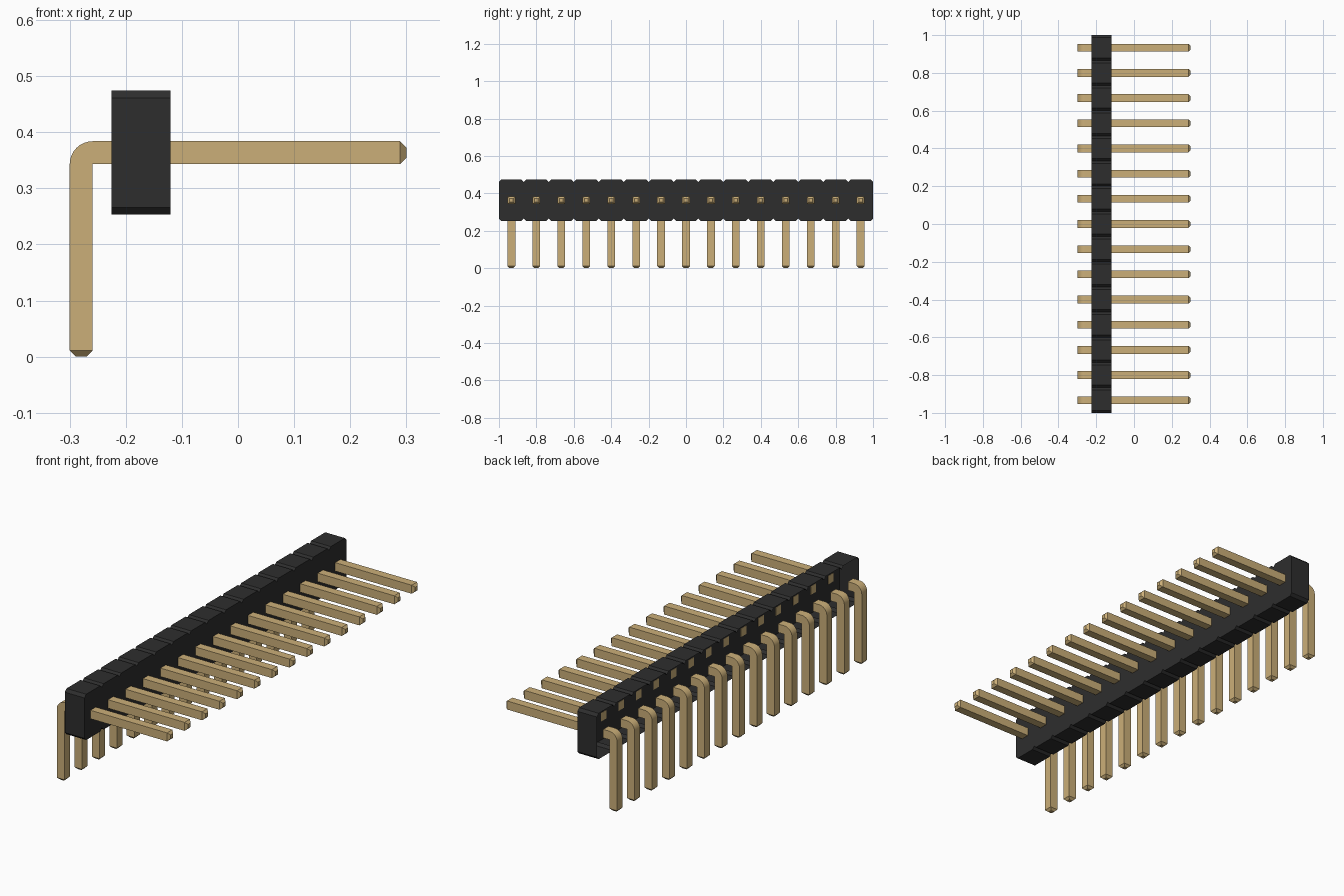
import bpy, bmesh, math

cube = bpy.data.objects.get("Cube")
if cube:
    bpy.data.objects.remove(cube)

PINS = 15
PITCH = 2 / PINS
X_BACK, X_FRONT = -0.225, -0.12     # housing depth
Z_LOW, Z_HIGH = 0.253, 0.474        # housing height
CHAMFER = 0.013
P_LOW, P_HIGH = 0.343, 0.384        # horizontal pin, bottom and top
L_OUT, L_IN = -0.30, -0.259         # vertical leg, outer and inner side
HALF = 0.0205                       # half pin width
TIP = 0.011                         # tip taper


def material(name, rgb, roughness):
    mat = bpy.data.materials.new(name)
    mat.use_nodes = True
    color = (*rgb, 1)
    mat.diffuse_color = color
    bsdf = mat.node_tree.nodes["Principled BSDF"]
    bsdf.inputs["Base Color"].default_value = color
    bsdf.inputs["Roughness"].default_value = roughness
    return mat


gold = material("pin gold", (0.6, 0.43, 0.19), 0.5)
black = material("housing black", (0.027, 0.027, 0.027), 0.7)


def finish(bm, name, mat):
    bmesh.ops.remove_doubles(bm, verts=bm.verts, dist=1e-5)
    bmesh.ops.recalc_face_normals(bm, faces=bm.faces)
    mesh = bpy.data.meshes.new(name)
    bm.to_mesh(mesh)
    bm.free()
    mesh.materials.append(mat)
    return mesh


def place(name, mesh, y=0):
    obj = bpy.data.objects.new(name, mesh)
    obj.location.y = y
    bpy.context.collection.objects.link(obj)
    return obj


def sweep(name, sections):
    """Square bar through sections of (inner xz, outer xz, half width)."""
    bm = bmesh.new()
    rings = []
    for (ax, az), (bx, bz), w in sections:
        corners = ((ax, -w, az), (ax, w, az), (bx, w, bz), (bx, -w, bz))
        rings.append([bm.verts.new(c) for c in corners])
    for r, s in zip(rings, rings[1:]):
        for i in range(4):
            j = (i + 1) % 4
            bm.faces.new((r[i], r[j], s[j], s[i]))
    bm.faces.new(rings[0])
    bm.faces.new(rings[-1])
    return finish(bm, name, gold)


# Housing: a row of chamfered cells forming one shell, open at the back
bm = bmesh.new()
for k in range(PINS):
    y0 = -1 + k * PITCH
    y1 = y0 + PITCH
    c = CHAMFER
    outline = [(y0, Z_LOW + c), (y0 + c, Z_LOW), (y1 - c, Z_LOW), (y1, Z_LOW + c),
               (y1, Z_HIGH - c), (y1 - c, Z_HIGH), (y0 + c, Z_HIGH), (y0, Z_HIGH - c)]
    front = [bm.verts.new((X_FRONT, y, z)) for y, z in outline]
    back = [bm.verts.new((X_BACK, y, z)) for y, z in outline]
    bm.faces.new(front)
    for i in range(8):
        inner_wall = (i == 3 and k < PINS - 1) or (i == 7 and k > 0)
        if not inner_wall:
            j = (i + 1) % 8
            bm.faces.new((front[i], front[j], back[j], back[i]))
place("housing", finish(bm, "housing", black))

# Straight contact pin with tapered tip; its root shows inside the housing
contact = sweep("contact_pin", [
    ((X_FRONT - 0.001, P_LOW), (X_FRONT - 0.001, P_HIGH), HALF),
    ((0.3 - TIP, P_LOW), (0.3 - TIP, P_HIGH), HALF),
    ((0.3, P_LOW + TIP), (0.3, P_HIGH - TIP), HALF - TIP)])

# Bent leg: tapered foot, vertical run, rounded elbow, short horizontal run
radius = L_IN - L_OUT
leg_sections = [((L_IN - TIP, 0), (L_OUT + TIP, 0), HALF - TIP),
                ((L_IN, TIP), (L_OUT, TIP), HALF)]
STEPS = 8
for i in range(STEPS + 1):
    a = math.pi / 2 * i / STEPS
    outer = (L_IN - radius * math.cos(a), P_LOW + radius * math.sin(a))
    leg_sections.append(((L_IN, P_LOW), outer, HALF))
leg_sections.append(((X_BACK, P_LOW), (X_BACK, P_HIGH), HALF))
leg = sweep("bent_leg", leg_sections)

for k in range(PINS):
    y = -1 + (k + 0.5) * PITCH
    place(f"contact_pin_{k + 1}", contact, y)
    leg_obj = place(f"bent_leg_{k + 1}", leg, y)

# Smooth the elbow once on the shared leg mesh
bpy.ops.object.select_all(action="DESELECT")
leg_obj.select_set(True)
bpy.context.view_layer.objects.active = leg_obj
bpy.ops.object.shade_smooth_by_angle(angle=math.radians(25))
